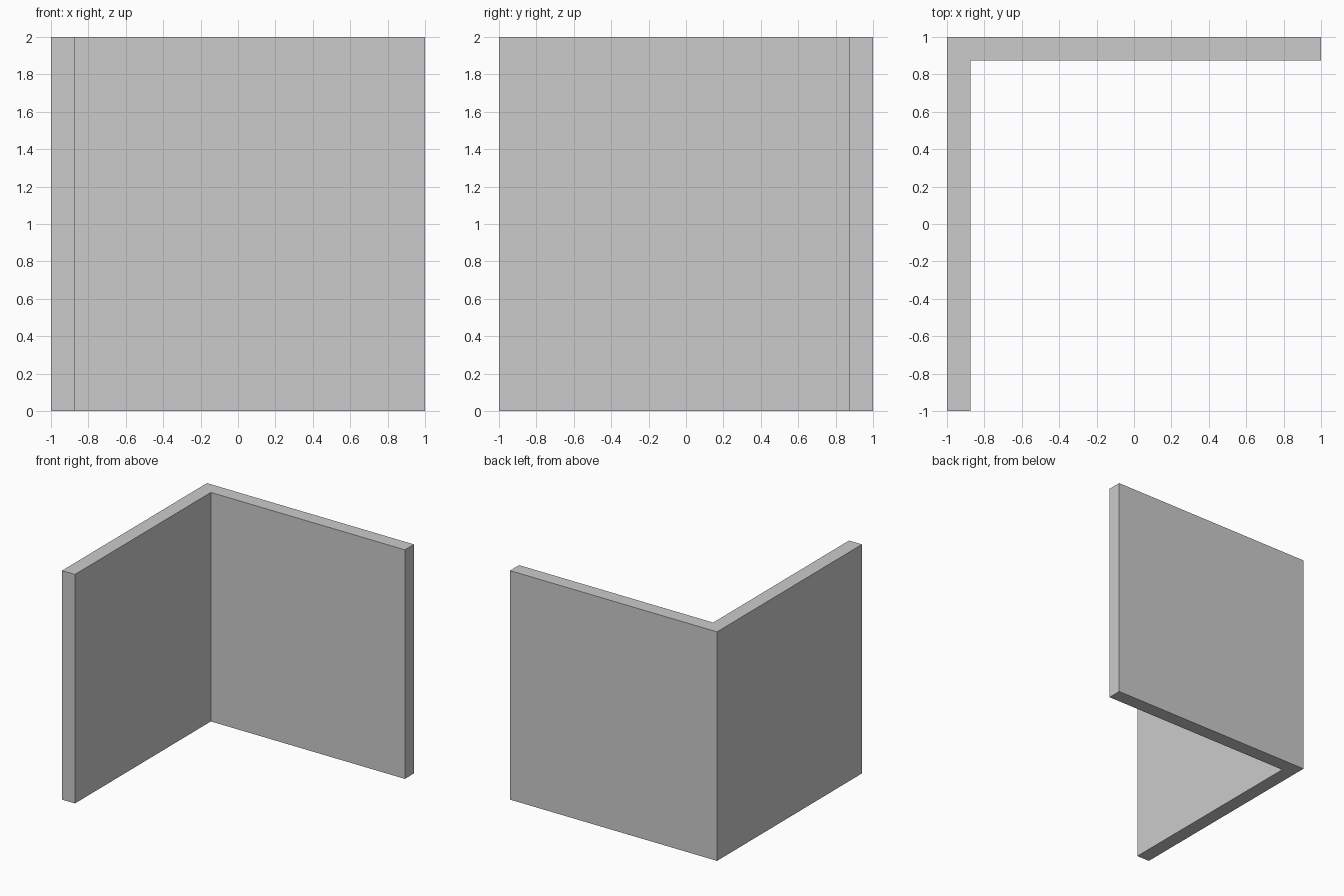
import bpy
import bmesh

if "Cube" in bpy.data.objects:
    bpy.data.objects.remove(bpy.data.objects["Cube"])

SIZE = 2.0    # wall length and height
THICK = 0.125 # wall thickness
H = SIZE / 2

# L-shaped footprint: left wall and back wall meeting at a corner
profile = [(-H, -H), (-H + THICK, -H), (-H + THICK, H - THICK),
           (H, H - THICK), (H, H), (-H, H)]

# Extrude the footprint up to full height
bm = bmesh.new()
base = bm.faces.new([bm.verts.new((x, y, 0)) for x, y in profile])
result = bmesh.ops.extrude_face_region(bm, geom=[base], use_keep_orig=True)
top = [v for v in result["geom"] if isinstance(v, bmesh.types.BMVert)]
bmesh.ops.translate(bm, verts=top, vec=(0, 0, SIZE))
bmesh.ops.recalc_face_normals(bm, faces=bm.faces)

mesh = bpy.data.meshes.new("corner_wall")
bm.to_mesh(mesh)
bm.free()
bpy.context.collection.objects.link(bpy.data.objects.new("corner_wall", mesh))
